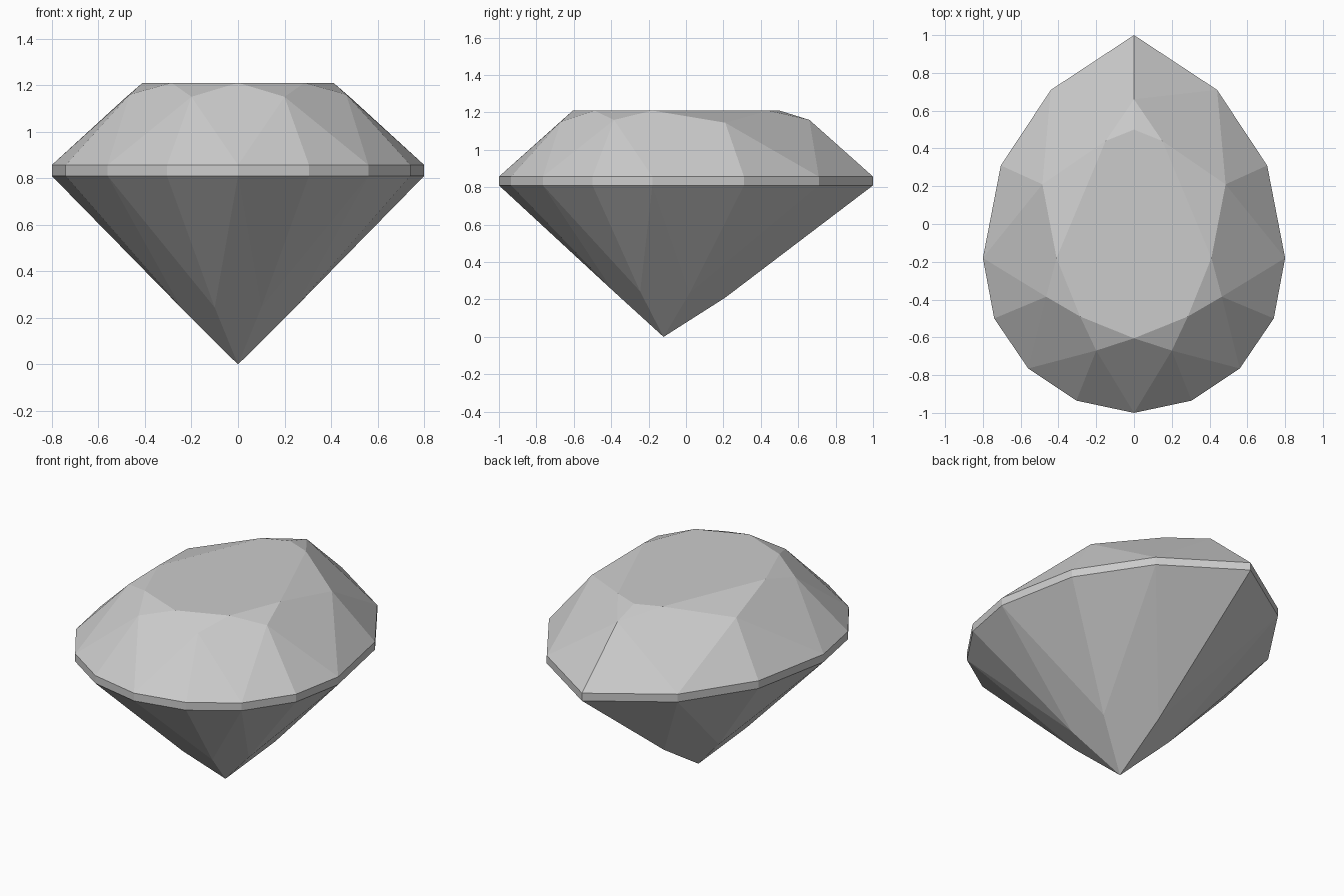
import bpy
import bmesh

cube = bpy.data.objects.get("Cube")
if cube:
    bpy.data.objects.remove(cube, do_unlink=True)

# Half outlines from the pointed back tip round to the front
HALF_GIRDLE = [(0, 1), (.44, .71), (.705, .31), (.8, -.18),
               (.74, -.5), (.56, -.765), (.305, -.935), (0, -1)]
HALF_TABLE = [(.15, .44), (.41, -.18), (.285, -.49), (0, -.605)]
HALF_CROWN = [(0, .66, 1.16), (.485, .21, 1.145), (.465, -.385, 1.16), (.2, -.67, 1.15)]
HALF_PAVILION = [(0, .21, .21), (.235, .02, .235), (.244, -.245, .243), (.1, -.389, .245)]
GIRDLE_LOW, GIRDLE_TOP, TABLE_Z = .81, .857, 1.21


def mirrored_ring(half):
    """Close a half outline by mirroring its off-axis points."""
    return half + [(-p[0], *p[1:]) for p in reversed(half) if p[0]]


bm = bmesh.new()


def ring(half, z=None):
    return [bm.verts.new(p if z is None else (*p, z)) for p in mirrored_ring(half)]


low = ring(HALF_GIRDLE, GIRDLE_LOW)
top = ring(HALF_GIRDLE, GIRDLE_TOP)
table = ring(HALF_TABLE, TABLE_Z)
crown = ring(HALF_CROWN)
pavilion = ring(HALF_PAVILION)
culet = bm.verts.new((0, -.12, 0))
table_tip = bm.verts.new((0, .5, TABLE_Z))
face = bm.faces.new

# Girdle band
n = len(low)
for i in range(n):
    j = (i + 1) % n
    face((low[i], low[j], top[j], top[i]))

# Crown and pavilion: a main kite at each odd girdle corner, halves beside it
m = len(table)
for k in range(m):
    a, b, c = 2 * k, 2 * k + 1, (2 * k + 2) % n
    nxt = (k + 1) % m
    face((table[k], crown[k], top[b], crown[nxt]))
    face((crown[k], top[a], top[b]))
    face((crown[nxt], top[b], top[c]))
    face((culet, pavilion[k], low[b], pavilion[nxt]))
    face((pavilion[k], low[a], low[b]))
    face((pavilion[nxt], low[b], low[c]))
    # Star facets round the table
    if k:
        face((table[k - 1], table[k], crown[k]))

# Split star at the tip, and the table
face((table[-1], table_tip, crown[0]))
face((table_tip, table[0], crown[0]))
face([table_tip] + table)

bmesh.ops.recalc_face_normals(bm, faces=bm.faces)
mesh = bpy.data.meshes.new("gemstone")
bm.to_mesh(mesh)
bm.free()
gem = bpy.data.objects.new("gemstone", mesh)
bpy.context.collection.objects.link(gem)

# Plain grey stone
mat = bpy.data.materials.new("pale_grey")
mat.use_nodes = True
colour = (.6, .6, .6, 1)
mat.diffuse_color = colour
mat.node_tree.nodes["Principled BSDF"].inputs["Base Color"].default_value = colour
mesh.materials.append(mat)
